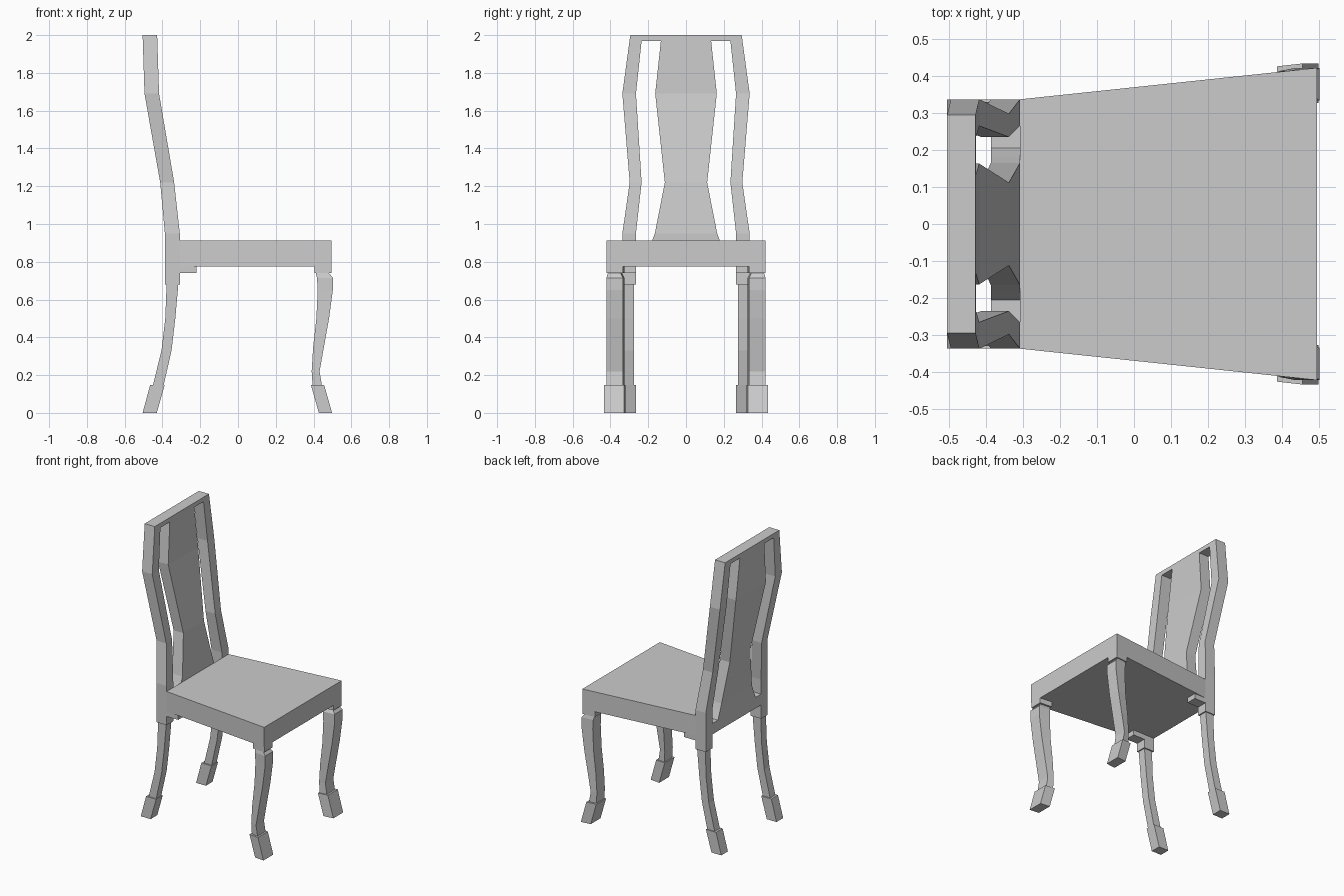
import bpy


def loft(name, rings, mirror=False):
    """Four-sided tube through rings (z, x_back, x_front, y_in, y_out, splay)."""
    verts, faces = [], []
    for z, x0, x1, y0, y1, s in rings:
        verts += [(x0, y0 - s, z), (x1, y0 + s, z), (x1, y1 + s, z), (x0, y1 - s, z)]
    for r in range(len(rings) - 1):
        a = 4 * r
        for i in range(4):
            j = (i + 1) % 4
            faces.append((a + i, a + j, a + 4 + j, a + 4 + i))
    n = len(verts)
    faces += [(3, 2, 1, 0), (n - 4, n - 3, n - 2, n - 1)]
    me = bpy.data.meshes.new(name)
    me.from_pydata(verts, [], faces)
    ob = bpy.data.objects.new(name, me)
    bpy.context.collection.objects.link(ob)
    if mirror:
        m = ob.modifiers.new("Mirror", 'MIRROR')
        m.use_axis = (False, True, False)
        m.use_mirror_merge = False
    return ob


def box(name, x0, x1, y0, y1, z0, z1, mirror=False, s=0):
    return loft(name, [(z0, x0, x1, y0, y1, s), (z1, x0, x1, y0, y1, s)], mirror)


# side profile of the backrest, (z, x_back, x_front)
BACK = [(0.68, -0.387, -0.308), (0.95, -0.387, -0.308), (1.22, -0.412, -0.338),
        (1.69, -0.495, -0.418), (2.0, -0.505, -0.428)]


def back_x(z):
    for (za, a0, a1), (zb, b0, b1) in zip(BACK, BACK[1:]):
        if z <= zb:
            t = (z - za) / (zb - za)
            return a0 + t * (b0 - a0), a1 + t * (b1 - a1)


def back_part(name, rows, mirror=False):
    return loft(name, [(z, *back_x(z), y0, y1, 0) for z, y0, y1 in rows], mirror)


# seat, tapering to the back
seat = loft("seat", [(z, -0.308, 0.495, 0, 0, 0) for z in (0.775, 0.912)])
for v in seat.data.vertices:
    w = 0.422 if v.co.x > 0 else 0.337
    v.co.y = w if v.index % 4 in (2, 3) else -w

# backrest: posts, splat and rails
back_part("back_post", [(0.68, 0.265, 0.337), (0.95, 0.265, 0.337), (1.22, 0.235, 0.298),
                        (1.69, 0.265, 0.337), (1.97, 0.235, 0.299)], True)
back_part("splat", [(z, -y, y) for z, y in ((0.85, 0.205), (0.91, 0.18), (0.95, 0.165),
                                            (1.22, 0.112), (1.69, 0.163), (1.97, 0.133))])
back_part("top_rail", [(1.97, -0.299, 0.299), (2.0, -0.295, 0.295)])
back_part("lower_rail", [(0.775, -0.265, 0.265), (0.85, -0.265, 0.265)])

# corner blocks under the seat
box("back_corner_block", -0.308, -0.22, 0.265, 0.337, 0.74, 0.775, True)
box("front_corner_block", 0.405, 0.495, 0.33, 0.417, 0.74, 0.775, True, 0.004)

# legs
loft("back_leg", [(z, a, b, 0.274, 0.33, 0) for z, a, b in (
    (0.14, -0.452, -0.395), (0.33, -0.405, -0.352), (0.5, -0.385, -0.332),
    (0.68, -0.378, -0.316))], True)
loft("front_leg", [(z, a, b, y0, y1, 0.004) for z, a, b, y0, y1 in (
    (0.14, 0.395, 0.445, 0.33, 0.417), (0.22, 0.39, 0.432, 0.33, 0.417),
    (0.35, 0.398, 0.455, 0.33, 0.417), (0.5, 0.415, 0.482, 0.33, 0.417),
    (0.65, 0.422, 0.502, 0.33, 0.417), (0.715, 0.418, 0.502, 0.33, 0.417),
    (0.74, 0.412, 0.482, 0.342, 0.41))], True)

# feet
loft("back_foot", [(0, -0.505, -0.43, 0.265, 0.337, 0),
                   (0.148, -0.465, -0.388, 0.265, 0.337, 0)], True)
loft("front_foot", [(0, 0.428, 0.498, 0.323, 0.43, 0.004),
                    (0.148, 0.386, 0.456, 0.323, 0.43, 0.004)], True)
